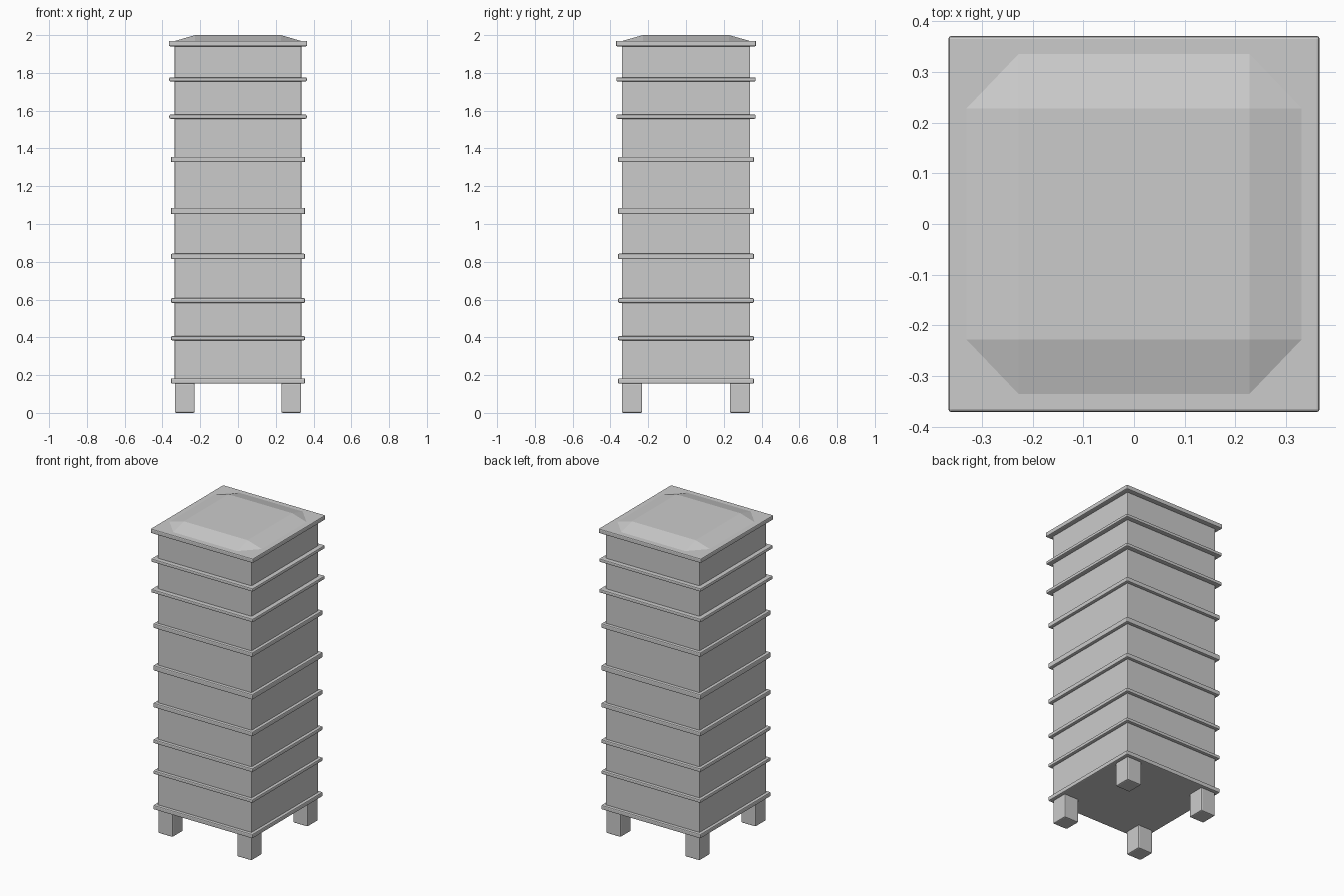
import bpy, bmesh

if "Cube" in bpy.data.objects:
    bpy.data.objects.remove(bpy.data.objects["Cube"])


def finish(name, bm, bevel=0.0):
    bmesh.ops.recalc_face_normals(bm, faces=bm.faces)
    mesh = bpy.data.meshes.new(name)
    bm.to_mesh(mesh)
    bm.free()
    ob = bpy.data.objects.new(name, mesh)
    bpy.context.collection.objects.link(ob)
    if bevel:
        mod = ob.modifiers.new("edge_bevel", 'BEVEL')
        mod.width = bevel
        mod.segments = 2
    return ob


def box(name, cx, cy, z0, z1, hx, hy, bevel=0.0):
    bm = bmesh.new()
    bmesh.ops.create_cube(bm, size=1)
    for v in bm.verts:
        v.co = (cx + v.co.x * 2 * hx, cy + v.co.y * 2 * hy,
                z0 + (v.co.z + 0.5) * (z1 - z0))
    return finish(name, bm, bevel)


# Main cabinet body
box("body", 0, 0, 0.16, 1.95, 0.335, 0.34, 0.003)

# Projecting mouldings: bottom, top, half width in x
bands = [
    (0.155, 0.183, 0.355), (0.384, 0.406, 0.355), (0.583, 0.607, 0.355),
    (0.814, 0.843, 0.355), (1.052, 1.086, 0.355), (1.327, 1.356, 0.355),
    (1.557, 1.579, 0.364), (1.755, 1.776, 0.364), (1.941, 1.970, 0.366),
]
for i, (z0, z1, hx) in enumerate(bands):
    box(f"moulding_{i + 1}", 0, 0, z0, z1, hx, hx + 0.005, 0.006)

# Four square feet
for sx, nx in ((-1, "left"), (1, "right")):
    for sy, ny in ((-1, "front"), (1, "back")):
        box(f"{ny}_{nx}_foot", sx * 0.282, sy * 0.286, 0, 0.158,
            0.0525, 0.054, 0.007)

# Low raised lid with sloping sides and clipped corners
bm = bmesh.new()
for sx in (-1, 1):
    for sy in (-1, 1):
        bm.verts.new((sx * 0.228, sy * 0.228, 2.0))
        for z in (1.968, 1.96):
            bm.verts.new((sx * 0.337, sy * 0.228, z))
            bm.verts.new((sx * 0.228, sy * 0.342, z))
bmesh.ops.convex_hull(bm, input=bm.verts)
bmesh.ops.dissolve_limit(bm, angle_limit=0.01, verts=bm.verts, edges=bm.edges)
finish("lid", bm)
